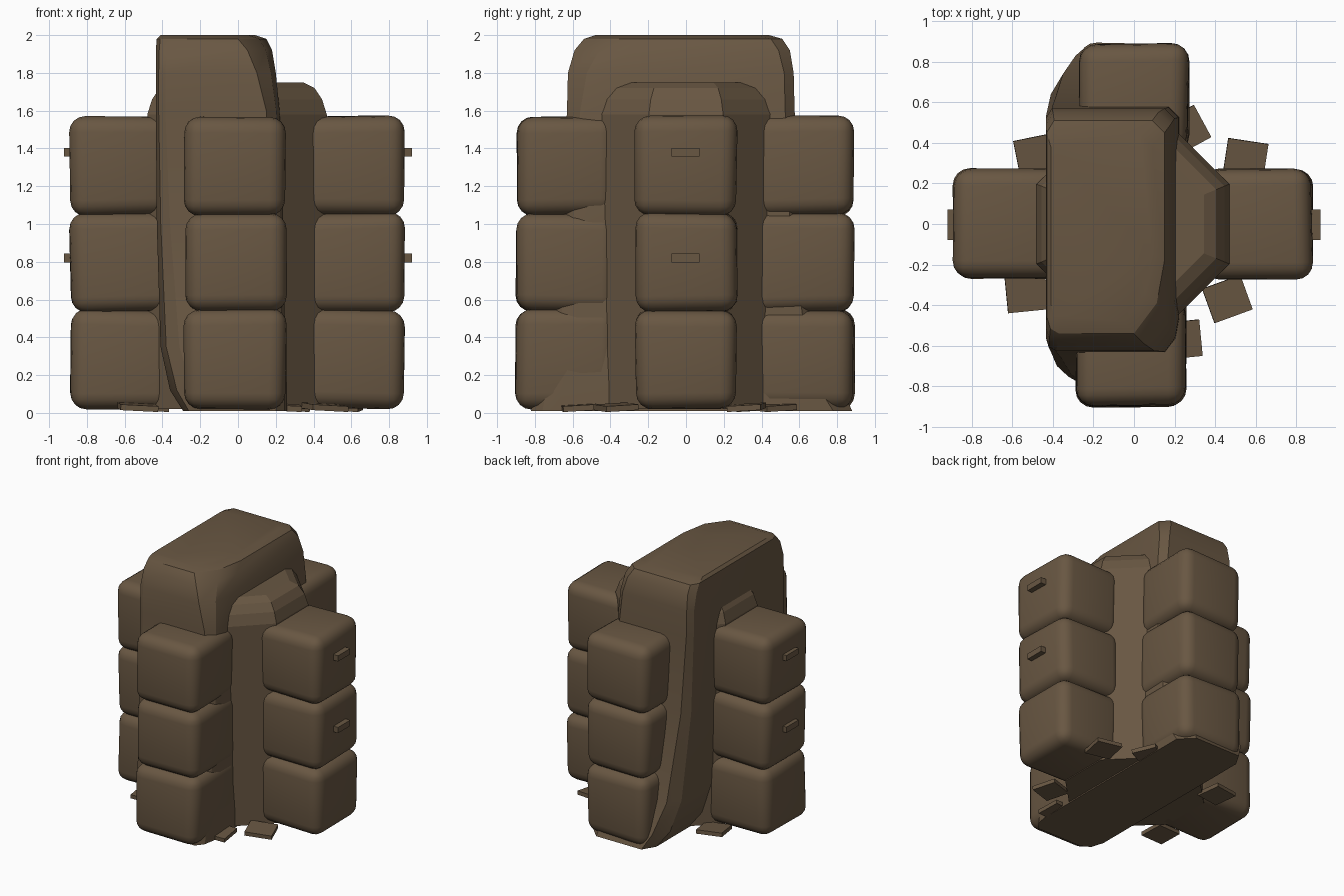
import bpy, bmesh, math, random
from mathutils import Vector, Matrix

if "Cube" in bpy.data.objects:
    bpy.data.objects.remove(bpy.data.objects["Cube"])

random.seed(4)
brown = bpy.data.materials.new("earth_brown")
brown.diffuse_color = (0.14, 0.095, 0.055, 1)
brown.use_nodes = True
brown.node_tree.nodes["Principled BSDF"].inputs["Base Color"].default_value = brown.diffuse_color


def finish(name, bm, smooth=None):
    bmesh.ops.recalc_face_normals(bm, faces=bm.faces)
    me = bpy.data.meshes.new(name)
    bm.to_mesh(me)
    bm.free()
    ob = bpy.data.objects.new(name, me)
    bpy.context.collection.objects.link(ob)
    me.materials.append(brown)
    if smooth:
        bpy.ops.object.select_all(action='DESELECT')
        ob.select_set(True)
        bpy.context.view_layer.objects.active = ob
        bpy.ops.object.shade_smooth_by_angle(angle=math.radians(smooth))
    return ob


def loft(name, rings, smooth=None):
    bm = bmesh.new()
    loops = [[bm.verts.new(p) for p in ring] for ring in rings]
    n = len(loops[0])
    for a, b in zip(loops, loops[1:]):
        for i in range(n):
            bm.faces.new((a[i], a[(i + 1) % n], b[(i + 1) % n], b[i]))
    bm.faces.new(loops[0][::-1])
    bm.faces.new(loops[-1])
    return finish(name, bm, smooth)


def box(name, loc, size, rot=(0, 0, 0), bevel=0, jitter=0, smooth=None):
    bm = bmesh.new()
    bmesh.ops.create_cube(bm, size=1)
    for v in bm.verts:
        v.co = Vector(v.co[i] * size[i] + random.uniform(-jitter, jitter) for i in range(3))
    if bevel:
        bmesh.ops.bevel(bm, geom=bm.edges[:], offset=bevel, segments=4, profile=0.5, affect='EDGES')
    turn = Matrix.Rotation(rot[2], 4, 'Z') @ Matrix.Rotation(rot[1], 4, 'Y') @ Matrix.Rotation(rot[0], 4, 'X')
    bm.transform(Matrix.Translation(loc) @ turn)
    return finish(name, bm, smooth)


# octagonal core with a stepped, bevelled top
def octagon(r, z):
    k = r / math.cos(math.pi / 8)
    return [(-0.005 + k * math.cos(math.pi / 8 + i * math.pi / 4),
             k * math.sin(math.pi / 8 + i * math.pi / 4), z) for i in range(8)]


loft("core", [octagon(0.475, 0.02), octagon(0.475, 1.58), octagon(0.45, 1.66),
              octagon(0.41, 1.72), octagon(0.35, 1.75)])


# draped slab: wide in y, flaring at the foot, with cut corners
def slab_ring(z, x0, x1, y0, y1, c, fr):
    return [(x0 + c, y0, z), (x1 - fr, y0, z), (x1 - fr * 0.25, y0 + fr, z), (x1, y0 + fr * 2.4, z),
            (x1, y1 - c, z), (x1 - c, y1, z), (x0 + c * 0.6, y1, z), (x0, y1 - c, z),
            (x0, y0 + c * 1.4, z), (x0 + c * 0.3, y0 + c * 0.4, z)]


loft("draped_slab", [slab_ring(*s) for s in (
    (0.01, -0.29, 0.26, -0.82, 0.88, 0.10, 0.06),
    (0.12, -0.36, 0.26, -0.80, 0.83, 0.12, 0.06),
    (0.35, -0.41, 0.25, -0.74, 0.74, 0.10, 0.06),
    (1.00, -0.43, 0.24, -0.66, 0.62, 0.07, 0.06),
    (1.60, -0.435, 0.22, -0.63, 0.575, 0.05, 0.07),
    (1.80, -0.435, 0.20, -0.625, 0.57, 0.05, 0.10),
    (1.92, -0.435, 0.18, -0.59, 0.55, 0.06, 0.13),
    (1.98, -0.43, 0.15, -0.54, 0.51, 0.06, 0.15),
    (2.00, -0.41, 0.09, -0.48, 0.44, 0.06, 0.14))], smooth=25)

# four columns of three stacked sandbags
columns = {"front": (-0.015, -0.63), "back": (0.0, 0.62), "left": (-0.62, 0.0), "right": (0.61, 0.0)}
for side, (x, y) in columns.items():
    for row in range(3):
        box(f"{side}_bag_{row + 1}", (x, y, 0.285 + row * 0.512), (0.535, 0.535, 0.525),
            bevel=0.085, jitter=0.009, smooth=40)

# pull tabs on the outer side bags
for sx, side in ((-1, "left"), (1, "right")):
    for z in (0.82, 1.38):
        box(f"{side}_tab", (sx * 0.87, -0.003, z), (0.10, 0.15, 0.045))

# loose flat stones around the foot
for x, y, a in ((0.55, 0.32, -0.15), (-0.48, 0.34, 0.2), (-0.53, -0.34, 0.1),
                (0.46, -0.37, 0.35), (0.25, 0.46, 0.5), (0.23, -0.57, 0.1)):
    box("foot_stone", (x, y, 0.03), (0.2, 0.18, 0.03), (0.06, 0.05, a))
